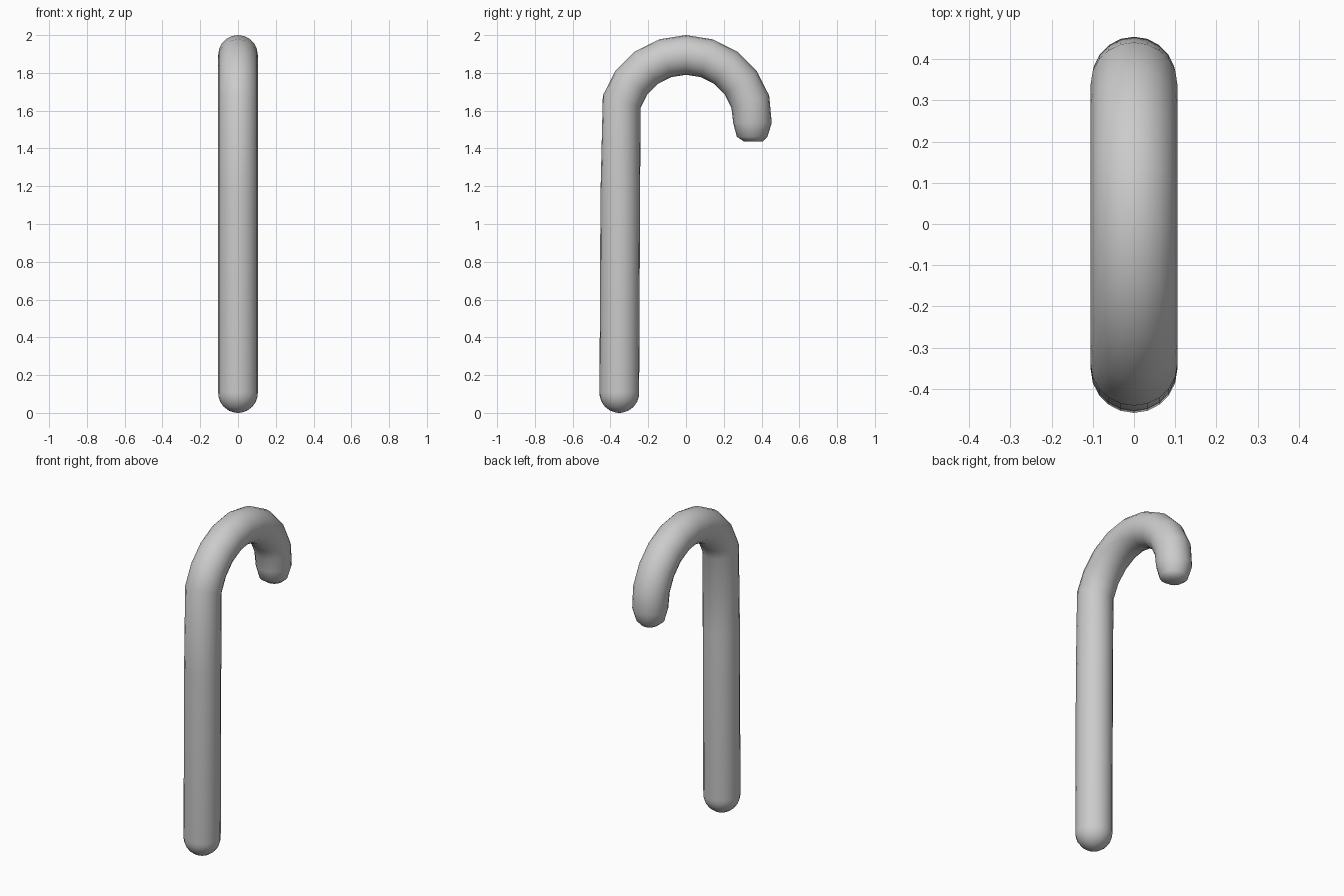
import bpy, bmesh, math

if "Cube" in bpy.data.objects:
    bpy.data.objects.remove(bpy.data.objects["Cube"])

SIDES = 20
R = 0.105          # tube radius
BEND = 0.358       # hook radius
HOOK_Z = 1.537     # height of hook centre
LEG_Y = -0.353

# Each ring: centre y, centre z, radius, tilt of the ring's outward axis
rings = []
# rounded foot
for a in (10, 28, 46, 64, 80):
    t = math.radians(a)
    rings.append((LEG_Y, R - R * math.cos(t), R * math.sin(t), math.pi))
# straight shaft
rings += [(LEG_Y, 0.11, R, math.pi), (LEG_Y + 0.005, 1.15, R, math.pi)]
# hook, 18 degree steps
for a in range(162, 17, -18):
    t = math.radians(a)
    rings.append((BEND * math.cos(t), HOOK_Z + BEND * math.sin(t), R, t))
# tapered blunt tip
rings += [(0.352, 1.535, 0.102, 0.0), (0.35, 1.462, 0.081, 0.0), (0.357, 1.436, 0.049, 0.0)]

bm = bmesh.new()
loops = []
for y, z, r, t in rings:
    # keep the ring direction consistent along the sweep
    loop = []
    for i in range(SIDES):
        u = 2 * math.pi * i / SIDES
        o = r * math.cos(u)
        loop.append(bm.verts.new((r * math.sin(u), y + o * math.cos(t), z + o * math.sin(t))))
    loops.append(loop)
for a, b in zip(loops, loops[1:]):
    for i in range(SIDES):
        j = (i + 1) % SIDES
        bm.faces.new((a[i], a[j], b[j], b[i]))

# end caps
foot = bm.verts.new((0, LEG_Y, 0))
for i in range(SIDES):
    bm.faces.new((foot, loops[0][(i + 1) % SIDES], loops[0][i]))
bm.faces.new(loops[-1])
bmesh.ops.recalc_face_normals(bm, faces=bm.faces)

mesh = bpy.data.meshes.new("cane")
bm.to_mesh(mesh)
bm.free()
for p in mesh.polygons:
    p.use_smooth = True
cane = bpy.data.objects.new("cane", mesh)
bpy.context.collection.objects.link(cane)
